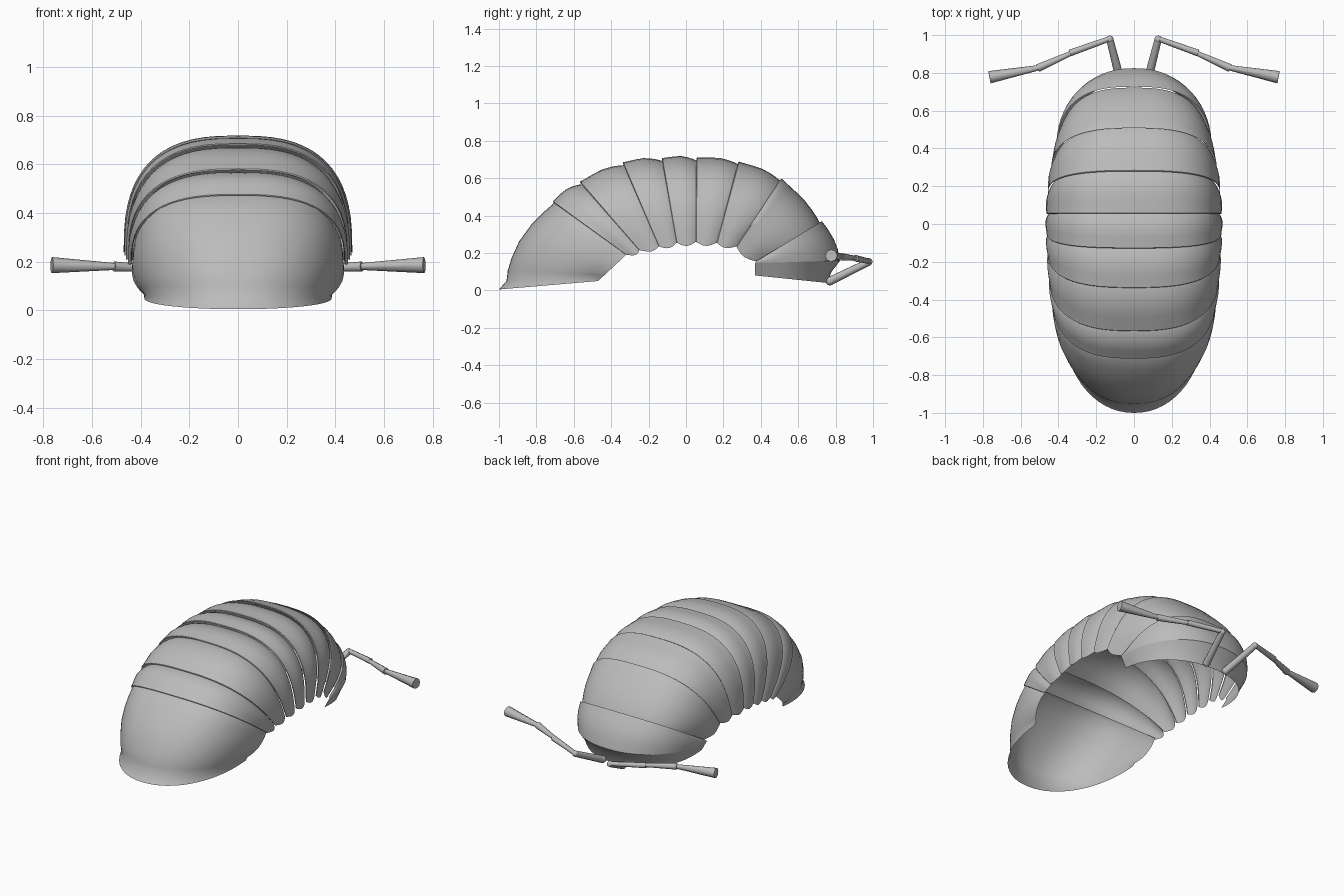
import bpy, bmesh, math
from mathutils import Vector, Matrix

if "Cube" in bpy.data.objects:
    bpy.data.objects.remove(bpy.data.objects["Cube"])

grey = bpy.data.materials.new("shell grey")
grey.diffuse_color = (0.5, 0.5, 0.5, 1)
grey.use_nodes = True
grey.node_tree.nodes["Principled BSDF"].inputs["Base Color"].default_value = grey.diffuse_color
N = 32  # steps across the arch


def finish(name, bm, angle=40):
    bmesh.ops.recalc_face_normals(bm, faces=bm.faces)
    me = bpy.data.meshes.new(name)
    bm.to_mesh(me)
    bm.free()
    me.materials.append(grey)
    ob = bpy.data.objects.new(name, me)
    bpy.context.collection.objects.link(ob)
    bpy.context.view_layer.objects.active = ob
    ob.select_set(True)
    bpy.ops.object.shade_smooth_by_angle(angle=math.radians(angle))
    ob.select_set(False)
    return ob


def loft(name, rows, angle=40):
    bm = bmesh.new()
    grid = [[bm.verts.new(p) for p in r] for r in rows]
    for a, b in zip(grid, grid[1:]):
        for i in range(len(a) - 1):
            bm.faces.new((a[i], a[i + 1], b[i + 1], b[i]))
    return finish(name, bm, angle)


def super_ellipse(n):
    """Half arch as (cos-like, sin-like) pairs."""
    out = []
    for i in range(N + 1):
        a = math.pi * i / N
        c, s = math.cos(a), max(math.sin(a), 0)
        out.append((math.copysign(abs(c) ** (2 / n), c), s ** (2 / n)))
    return out


ARCH = super_ellipse(2.7)


def arch(ring, scale=1.0, drop=0.0):
    ty, tz, by, bz, w = ring
    top, bot = Vector((0, ty, tz)), Vector((0, by, bz))
    d = top - bot
    bot = bot - d.normalized() * drop
    d = top - bot
    return [Vector((w * scale ** 0.7 * c, 0, 0)) + bot + d * s * scale for c, s in ARCH]


def mix(a, b, v):
    return [x + (y - x) * v for x, y in zip(a, b)]


# rear edges of the plates: top y, top z, bottom y, bottom z, half width
RINGS = [(-.715, .475, -.32, .19, .44), (-.57, .58, -.25, .215, .45),
         (-.34, .685, -.145, .235, .457), (-.13, .708, -.05, .255, .463),
         (.055, .71, .053, .26, .464), (.28, .69, .165, .255, .457),
         (.51, .60, .27, .235, .44), (.727, .37, .375, .155, .405)]

# body plates, each with a raised rear edge over the plate behind
STEPS = [(0, .99), (.02, 1.0), (.15, 1.005), (.35, 1.015), (.55, 1.02),
         (.75, 1.005), (.9, .985), (1.0, .965), (1.06, .95)]
for k in range(7):
    rows = []
    for v, sc in STEPS:
        lobe = .02 * max(math.sin(math.pi * min(v, 1)), 0)
        rows.append(arch(mix(RINGS[k], RINGS[k + 1], v), sc, lobe))
    loft(f"body_plate_{k + 1}", rows)

# tail shield with a flared rim
start = arch(RINGS[0], .975)
rim_c = super_ellipse(2.1)
rim = [Vector((.385 * c, -.47 - .53 * s, .05 - .045 * s)) for c, s in rim_c]
rows = [arch(mix(RINGS[0], RINGS[1], .12), .96)]
for v, bulge in [(0, 0), (.15, .025), (.3, .043), (.5, .05), (.68, .035),
                 (.8, .015), (.89, -.01), (1, 0)]:
    rows.append([p.lerp(q, v) + Vector((.4 * c, -.8 * s, .5 * s)) * bulge
                 for p, q, (c, s) in zip(start, rim, rim_c)])
loft("tail_shield", rows, 60)

# head: hood, brow edge and face mask
hc = super_ellipse(2.2)
brow = [Vector((.41 * c, .37 + .455 * s, .145 + .015 * s)) for c, s in hc]
chin = [Vector((.375 * c, .37 + .385 * s, .08 - .04 * s)) for c, s in hc]
hood = arch(RINGS[7])
rows = []
for v, bulge in [(0, 0), (.25, .012), (.5, .018), (.75, .014), (1, 0)]:
    rows.append([p.lerp(q, v) + Vector((.3 * c, .8 * s, .5 * s)) * bulge
                 for p, q, (c, s) in zip(hood, brow, hc)])
loft("head_hood", rows)
mid = [p.lerp(q, .5) + Vector((0, -.012 * s, 0)) for p, q, (c, s) in zip(brow, chin, hc)]
loft("face_mask", [brow, mid, chin])

# antennae: start, end, start radius, end radius
PIECES = [((.075, .77, .05), (.128, .978, .152), .023, .019),
          ((.122, .983, .155), (.34, .905, .172), .014, .018),
          ((.33, .905, .172), (.51, .825, .18), .013, .021),
          ((.49, .83, .18), (.765, .777, .186), .013, .033)]
for side, label in ((1, "right"), (-1, "left")):
    bm = bmesh.new()
    for a, b, r1, r2 in PIECES:
        p = Vector((a[0] * side, a[1], a[2]))
        q = Vector((b[0] * side, b[1], b[2]))
        m = Matrix.Translation((p + q) / 2) @ (q - p).to_track_quat('Z', 'Y').to_matrix().to_4x4()
        bmesh.ops.create_cone(bm, cap_ends=True, segments=8, radius1=r1, radius2=r2,
                              depth=(q - p).length, matrix=m)
    # rounded joints
    for j, r in (((.075, .77, .05), .024), ((.128, .978, .153), .02)):
        bmesh.ops.create_icosphere(bm, subdivisions=2, radius=r,
                                   matrix=Matrix.Translation((j[0] * side, j[1], j[2])))
    finish(f"{label}_antenna", bm, 50)
